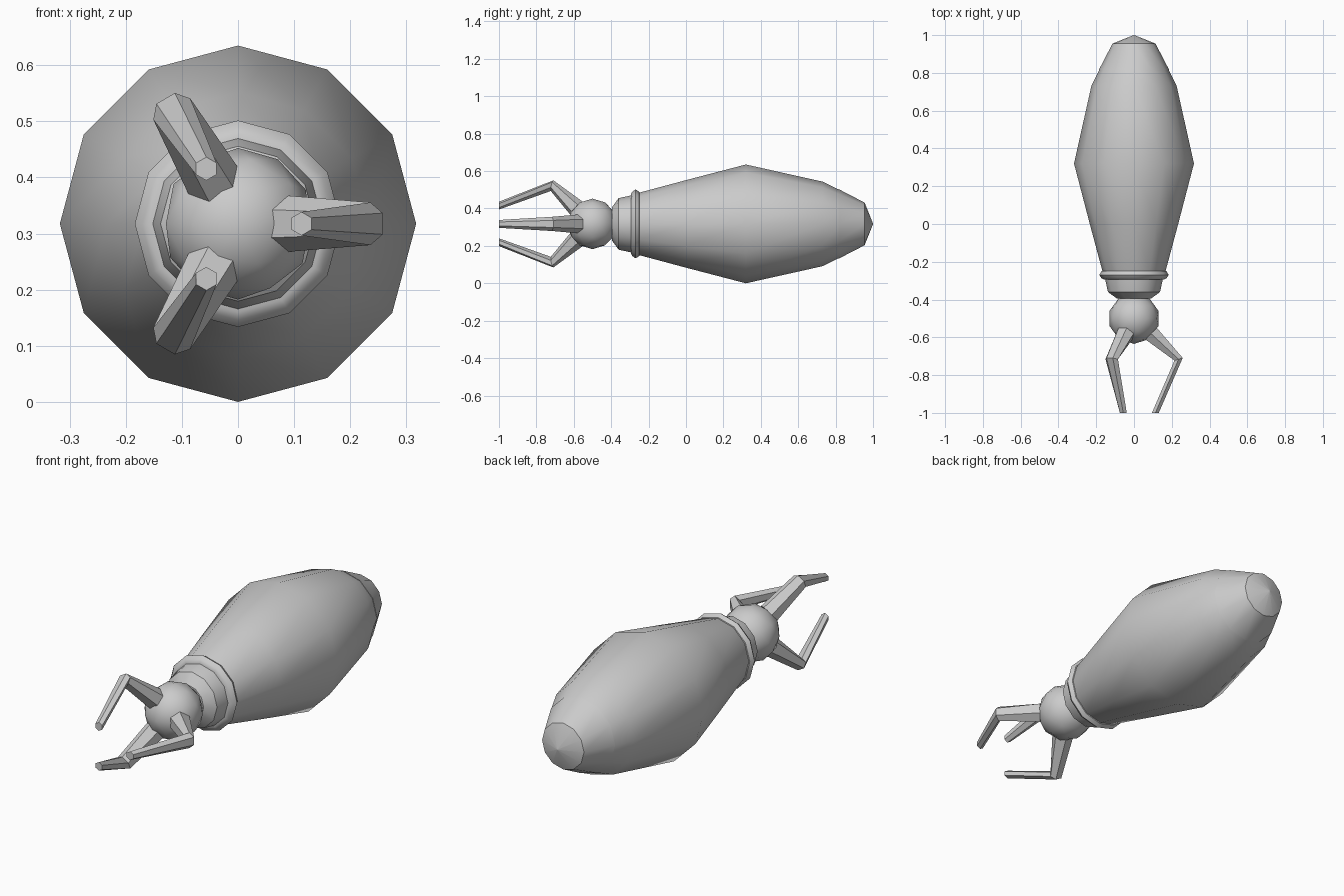
import bpy, bmesh, math
from mathutils import Vector, Matrix

if "Cube" in bpy.data.objects:
    bpy.data.objects.remove(bpy.data.objects["Cube"])

CZ = 0.3175  # height of the long axis


def finish(name, bm, smooth_angle=None):
    bmesh.ops.recalc_face_normals(bm, faces=bm.faces)
    me = bpy.data.meshes.new(name)
    bm.to_mesh(me)
    bm.free()
    ob = bpy.data.objects.new(name, me)
    bpy.context.collection.objects.link(ob)
    if smooth_angle:
        bpy.ops.object.select_all(action='DESELECT')
        ob.select_set(True)
        bpy.context.view_layer.objects.active = ob
        bpy.ops.object.shade_smooth_by_angle(angle=math.radians(smooth_angle))
    return ob


def skin(bm, rings):
    for a, b in zip(rings, rings[1:]):
        n = len(a)
        for i in range(n):
            j = (i + 1) % n
            bm.faces.new((a[i], a[j], b[j], b[i]))


def lathe(name, profile, closed=False, sides=12, angle=40):
    """Turn (y, radius) points around the long axis."""
    bm = bmesh.new()
    rings = []
    for y, r in profile:
        ts = [2 * math.pi * i / sides for i in range(sides)]
        rings.append([bm.verts.new((r * math.cos(t), y, CZ + r * math.sin(t))) for t in ts])
    skin(bm, rings + rings[:1] if closed else rings)
    if not closed:
        bm.faces.new(rings[0])
        bm.faces.new(rings[-1])
    bmesh.ops.remove_doubles(bm, verts=bm.verts, dist=0.0005)
    return finish(name, bm, angle)


# main hull
lathe("body", [(-0.27, 0.158), (-0.25, 0.167), (0.0, 0.234), (0.32, 0.3175),
               (0.73, 0.226), (0.83, 0.177)])

# pointed end cap, very slightly proud of the hull
lathe("end_cap", [(0.815, 0.178), (0.816, 0.186), (0.955, 0.114), (1.0, 0.002)], angle=35)

# band and neck between hull and ball
lathe("neck_band", [(-0.245, 0.15), (-0.25, 0.172), (-0.27, 0.184), (-0.287, 0.172),
                    (-0.295, 0.158), (-0.295, 0.14)], closed=True, angle=32)
lathe("neck", [(-0.26, 0.155), (-0.29, 0.153), (-0.36, 0.138), (-0.395, 0.09)], angle=35)

# ball joint
bm = bmesh.new()
bmesh.ops.create_icosphere(bm, subdivisions=2, radius=0.135,
                           matrix=Matrix.Translation((0, -0.5, CZ)))
finish("ball_joint", bm, 60)

# bent claws: sections of (radial, y, section direction, half depth, half width)
SECTIONS = [(0.09, -0.58, (0.7, 0.7), 0.043, 0.05),
            (0.236, -0.716, (0.95, 0.3), 0.023, 0.038),
            (0.113, -1.0, (1.0, 0.0), 0.018, 0.021)]
for k in range(3):
    bm = bmesh.new()
    rings = []
    for x, y, d, depth, width in SECTIONS:
        u = Vector((d[0], d[1], 0)).normalized()
        hexagon = [(0, 1), (1, .5), (1, -.5), (0, -1), (-1, -.5), (-1, .5)]
        rings.append([bm.verts.new(Vector((x, y, 0)) + u * depth * a + Vector((0, 0, width * b)))
                      for a, b in hexagon])
    skin(bm, rings)
    bm.faces.new(rings[0])
    bm.faces.new(rings[-1])
    bm.transform(Matrix.Translation((0, 0, CZ)) @ Matrix.Rotation(k * 2 * math.pi / 3, 4, 'Y'))
    finish(f"claw_{k + 1}", bm)
